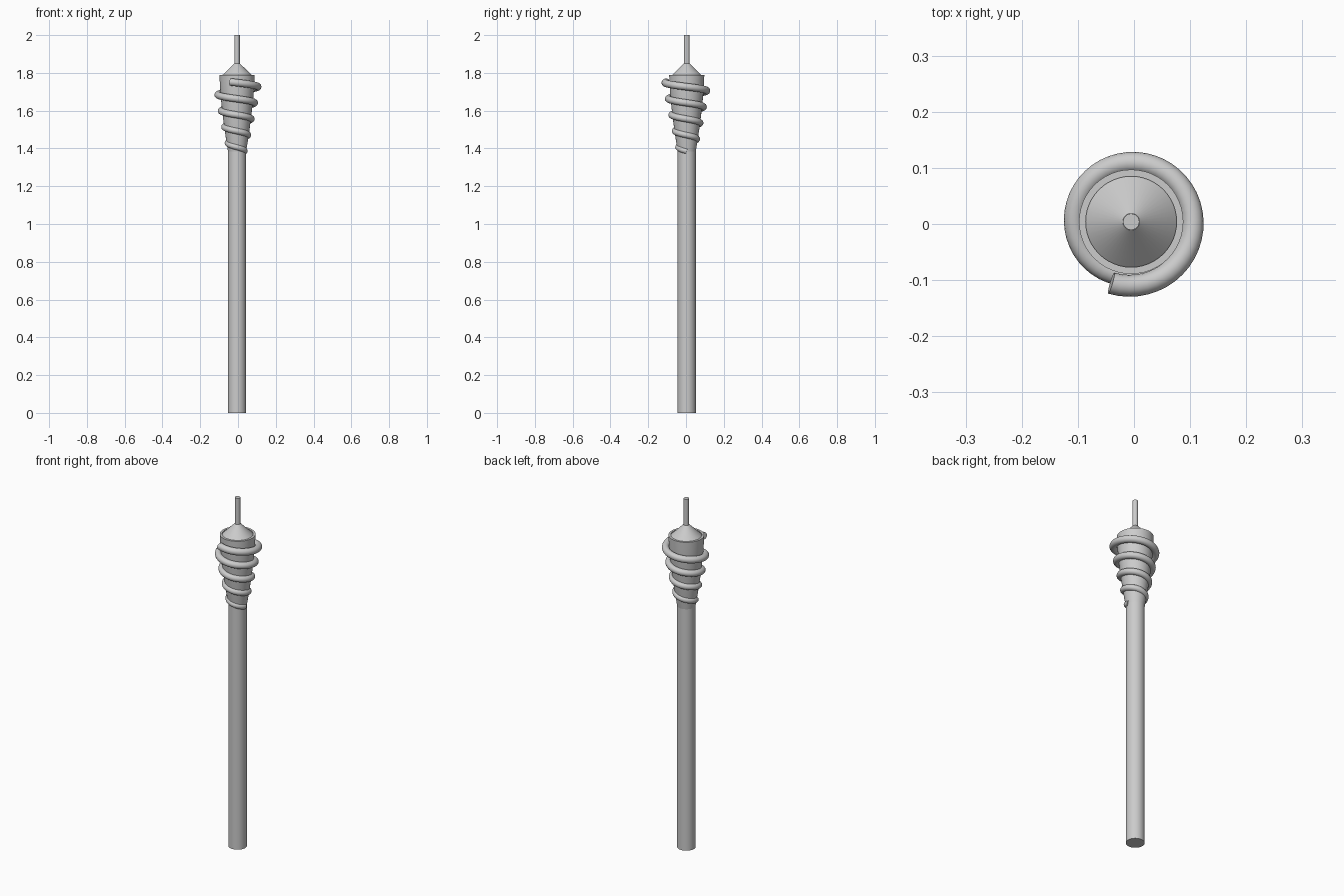
import bpy, bmesh, math
from mathutils import Vector

if "Cube" in bpy.data.objects:
    bpy.data.objects.remove(bpy.data.objects["Cube"])

CX, CY = -0.005, 0.004  # axis of the staff


def finish(name, bm, angle=30):
    bmesh.ops.recalc_face_normals(bm, faces=bm.faces)
    mesh = bpy.data.meshes.new(name)
    bm.to_mesh(mesh)
    bm.free()
    obj = bpy.data.objects.new(name, mesh)
    obj.location = (CX, CY, 0)
    bpy.context.collection.objects.link(obj)
    bpy.ops.object.select_all(action='DESELECT')
    obj.select_set(True)
    bpy.context.view_layer.objects.active = obj
    bpy.ops.object.shade_smooth_by_angle(angle=math.radians(angle))
    return obj


def skin(name, rings):
    """Join equal-sized rings of points into a capped tube."""
    bm = bmesh.new()
    loops = [[bm.verts.new(p) for p in ring] for ring in rings]
    n = len(loops[0])
    for a, b in zip(loops, loops[1:]):
        for i in range(n):
            j = (i + 1) % n
            bm.faces.new((a[i], a[j], b[j], b[i]))
    bm.faces.new(loops[0])
    bm.faces.new(loops[-1])
    return finish(name, bm)


def lathe(name, profile, n=48):
    return skin(name, [[(r * math.cos(2 * math.pi * i / n),
                         r * math.sin(2 * math.pi * i / n), z)
                        for i in range(n)] for r, z in profile])


# Long shaft
lathe("shaft", [(0.048, 0), (0.048, 1.41)])

# Flared head with a flat rim
lathe("flared_head", [(0.048, 1.385), (0.057, 1.44), (0.066, 1.5), (0.074, 1.56),
                      (0.081, 1.62), (0.088, 1.69), (0.091, 1.74), (0.093, 1.79),
                      (0.081, 1.79), (0.081, 1.784)])

# Cone cap and thin rod on top
lathe("cone_cap", [(0.081, 1.78), (0.081, 1.785), (0.015, 1.85)])
lathe("top_rod", [(0.0145, 1.84), (0.0145, 2.0)], 24)

# Coil winding down around the head, shrinking as it descends
START, END, STEPS, SIDES = math.radians(252), math.radians(1800), 200, 16


def coil_point(t):
    a = START + (END - START) * t
    r = 0.115 - 0.074 * t
    return Vector((r * math.cos(a), r * math.sin(a), 1.752 - 0.367 * t)), a


rings = []
for k in range(STEPS + 1):
    t = k / STEPS
    p, a = coil_point(t)
    tangent = (coil_point(t + 0.001)[0] - coil_point(t - 0.001)[0]).normalized()
    out = Vector((math.cos(a), math.sin(a), 0))
    out = (out - tangent * out.dot(tangent)).normalized()
    up = tangent.cross(out)
    r = 0.0195 - 0.004 * t
    rings.append([p + r * (out * math.cos(2 * math.pi * i / SIDES)
                           + up * math.sin(2 * math.pi * i / SIDES))
                  for i in range(SIDES)])
skin("coil", rings)
